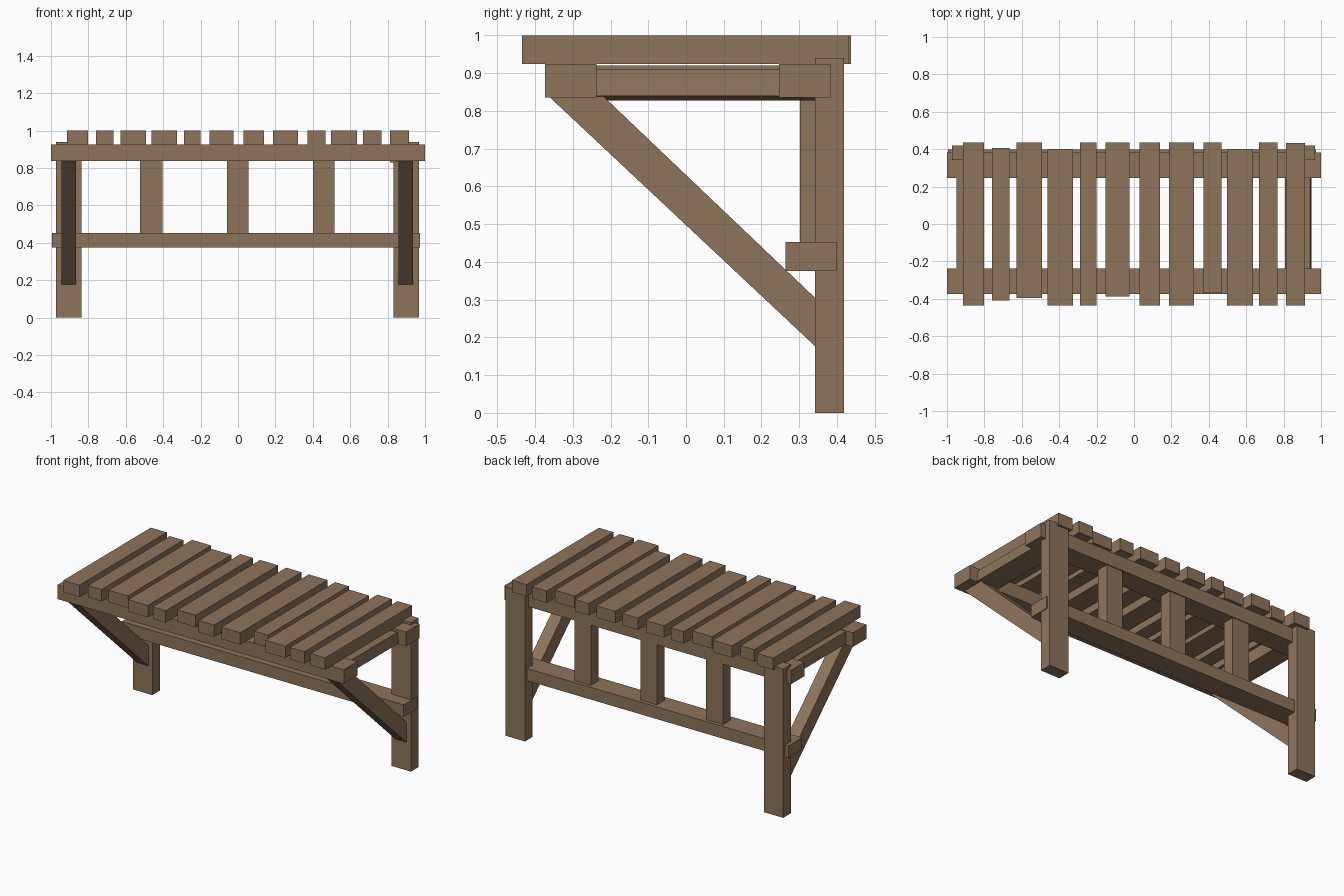
import bpy, bmesh, math
from mathutils import Matrix

if "Cube" in bpy.data.objects:
    bpy.data.objects.remove(bpy.data.objects["Cube"])

wood = bpy.data.materials.new("brown wood")
wood.diffuse_color = (0.27, 0.175, 0.105, 1)
wood.use_nodes = True
wood.node_tree.nodes["Principled BSDF"].inputs["Base Color"].default_value = wood.diffuse_color


def finish(name, bm):
    bmesh.ops.recalc_face_normals(bm, faces=bm.faces)
    me = bpy.data.meshes.new(name)
    bm.to_mesh(me)
    bm.free()
    me.materials.append(wood)
    ob = bpy.data.objects.new(name, me)
    bpy.context.collection.objects.link(ob)
    return ob


def beam(name, x, y, z, tilt=0.0):
    """Box from (min, max) pairs, optionally tilted about the y axis."""
    bm = bmesh.new()
    bmesh.ops.create_cube(bm, size=1)
    bm.transform(Matrix.Diagonal((x[1] - x[0], y[1] - y[0], z[1] - z[0], 1)))
    ob = finish(name, bm)
    ob.location = (sum(x) / 2, sum(y) / 2, sum(z) / 2)
    ob.rotation_euler.y = tilt
    return ob


def brace(name, x0, x1):
    """Diagonal support: side profile extruded along x."""
    profile = [(-0.365, 0.84), (-0.22, 0.84), (0.345, 0.302), (0.345, 0.174)]
    bm = bmesh.new()
    face = bm.faces.new([bm.verts.new((x0, y, z)) for y, z in profile])
    new = bmesh.ops.extrude_face_region(bm, geom=[face])["geom"]
    bmesh.ops.translate(bm, vec=(x1 - x0, 0, 0),
                        verts=[v for v in new if isinstance(v, bmesh.types.BMVert)])
    finish(name, bm)


# table top slats: x start, x end, front y, back y
slats = [(-.915, -.803, -.435, .437), (-.76, -.665, -.41, .405),
         (-.627, -.493, -.395, .437), (-.463, -.325, -.435, .40),
         (-.29, -.20, -.435, .437), (-.152, -.025, -.387, .437),
         (.03, .138, -.435, .437), (.188, .32, -.435, .437),
         (.372, .468, -.37, .437), (.497, .635, -.435, .40),
         (.667, .768, -.435, .437), (.812, .913, -.435, .432)]
for i, (x0, x1, y0, y1) in enumerate(slats):
    beam(f"top_slat_{i + 1}", (x0, x1), (y0, y1), (.925, 1.0))

# long rails under the top and the lower back rail
beam("front_rail", (-1, 1), (-.373, -.237), (.836, .9249))
beam("back_rail", (-1, 1), (.247, .383), (.836, .9249))
beam("lower_back_rail", (-.995, .973), (.263, .399), (.376, .453))

# side rails, the right one slightly twisted
beam("left_side_rail", (-.95, -.815), (-.30, .345), (.842, .92))
beam("right_side_rail", (.81, .945), (-.30, .345), (.834, .904), -math.radians(5))

# back legs and diagonal braces
beam("left_leg", (-.972, -.838), (.342, .419), (0, .94))
beam("right_leg", (.831, .968), (.342, .419), (0, .94))
brace("left_brace", -.944, -.866)
brace("right_brace", .859, .936)

# short upright posts between the back rails
for i, (x0, x1) in enumerate([(-.523, -.405), (-.06, .055), (.40, .515)]):
    beam(f"back_post_{i + 1}", (x0, x1), (.302, .377), (.44, .85))
